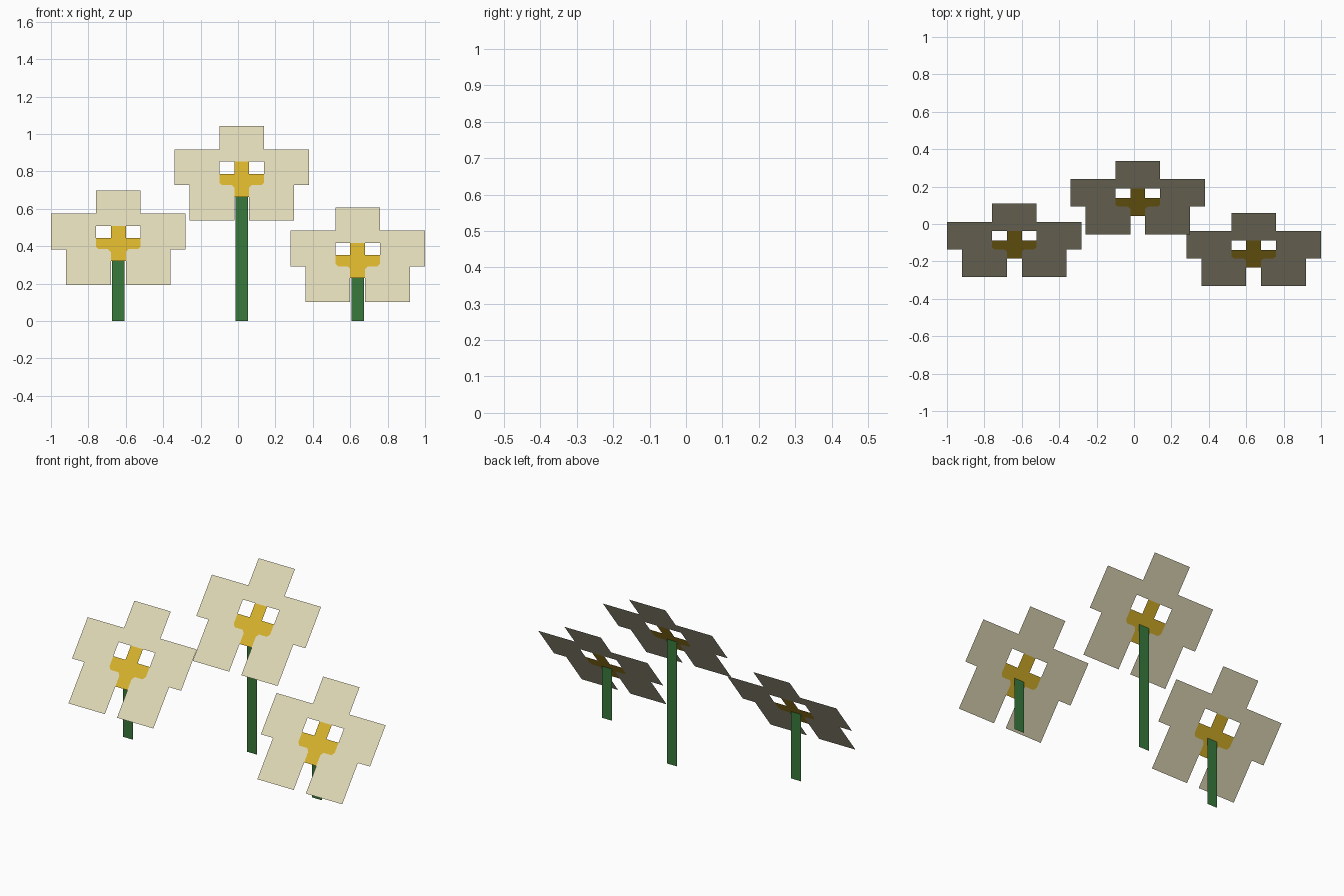
import bpy
import bmesh

if "Cube" in bpy.data.objects:
    bpy.data.objects.remove(bpy.data.objects["Cube"])


def material(name, rgb):
    m = bpy.data.materials.new(name)
    m.diffuse_color = (*rgb, 1.0)
    m.use_nodes = True
    m.node_tree.nodes["Principled BSDF"].inputs["Base Color"].default_value = m.diffuse_color
    return m


CREAM = material("cream_petals", (0.75, 0.70, 0.48))
GOLD = material("golden_centre", (0.69, 0.45, 0.025))
GREEN = material("stem_green", (0.04, 0.19, 0.045))

HEAD_Z, HEAD_Y = 0.505, 0.392      # rise and depth of a tilted head


def rect(x0, x1, t0, t1):
    return [(x0, t0), (x1, t0), (x1, t1), (x0, t1)]


def mirrored(poly):
    return [(-x, t) for x, t in reversed(poly)]


def flat_object(name, polys, mat, place):
    """Flat sheet made of polygons, each 2D point placed in space."""
    bm = bmesh.new()
    for poly in polys:
        bm.faces.new([bm.verts.new(place(x, t)) for x, t in poly])
    bmesh.ops.remove_doubles(bm, verts=bm.verts, dist=0.0005)
    me = bpy.data.meshes.new(name)
    bm.to_mesh(me)
    bm.free()
    me.materials.append(mat)
    ob = bpy.data.objects.new(name, me)
    bpy.context.collection.objects.link(ob)


# Petals: lower and side ones mirrored, one on top
C = 0.014                                   # small rounding of the centre
lower = [(0.04, 0), (0.28, 0), (0.28, 0.19), (0.12, 0.19), (0.12 - C, 0.19),
         (0.04 + C, 0.19), (0.04, 0.19 - C)]
side = [(0.12, 0.19), (0.36, 0.19), (0.36, 0.38), (0.12, 0.38),
        (0.12, 0.315), (0.12, 0.25), (0.12, 0.19 + C)]
corner = [(0.12 - C, 0.19), (0.12, 0.19), (0.12, 0.19 + C)]
half = [lower, side, corner]
petals = half + [mirrored(p) for p in half] + [rect(-0.12, 0.12, 0.315, 0.505)]

# Golden centre: upright bar with two side arms
arm = [(0.04, 0.19 - C), (0.04 + C, 0.19), (0.12 - C, 0.19), (0.12, 0.19 + C),
       (0.12, 0.25), (0.04, 0.25)]
centre = [rect(-0.04, 0.04, 0.127, 0.315), arm, mirrored(arm)]

# Three flowers: centre x, lower edge y and z of the head
for label, fx, fy, fz in (("left", -0.64, -0.283, 0.194),
                          ("middle", 0.02, -0.055, 0.537),
                          ("right", 0.64, -0.332, 0.103)):
    def tilted(x, t):
        return (fx + x, fy + t * HEAD_Y / HEAD_Z, fz + t)

    def upright(x, t):
        return (fx + x, fy + 0.16, t)

    flat_object(label + "_petals", petals, CREAM, tilted)
    flat_object(label + "_centre", centre, GOLD, tilted)
    flat_object(label + "_stem", [rect(-0.033, 0.033, 0, fz + 0.205)], GREEN, upright)
